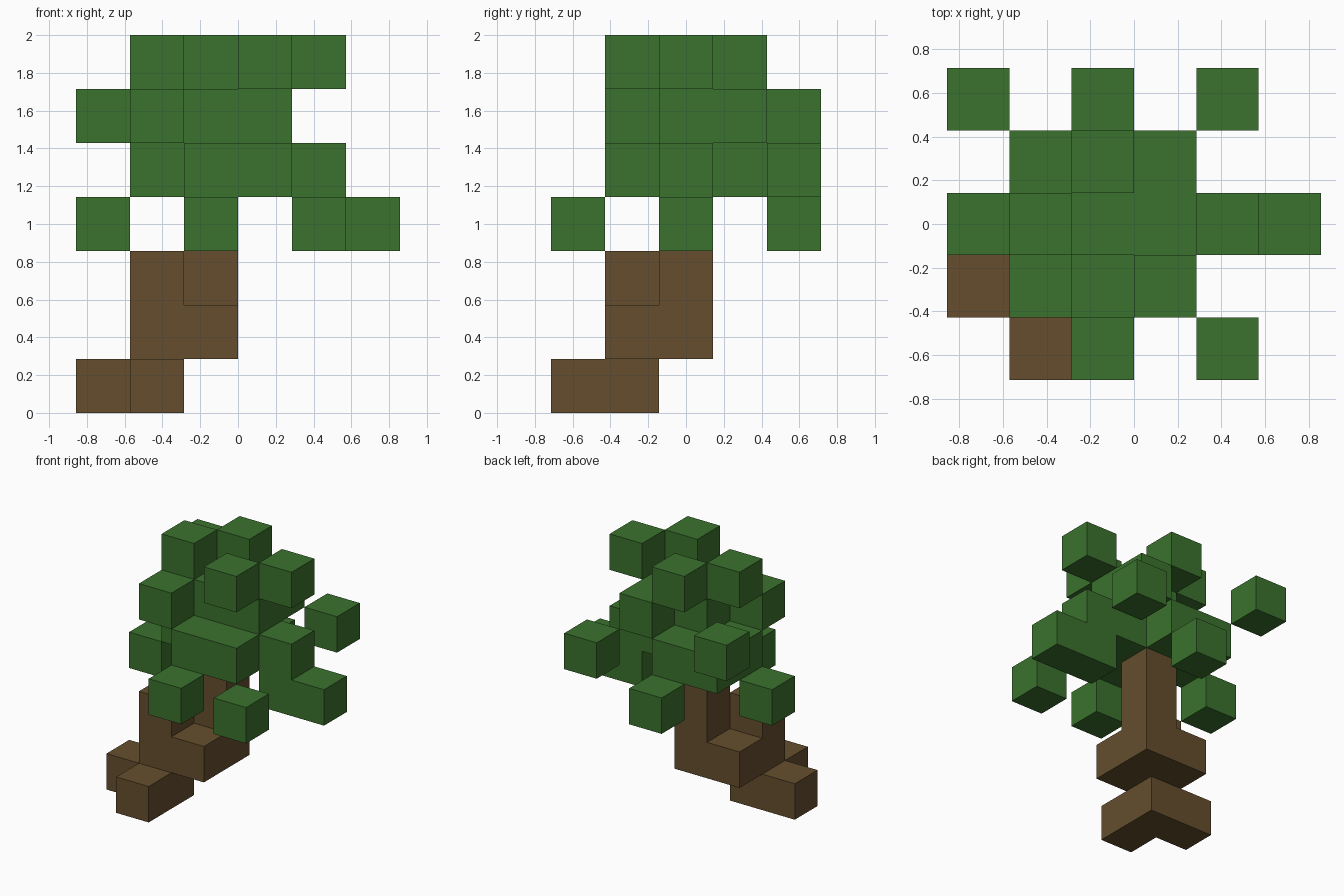
import bpy
import bmesh
from mathutils import Vector

cube = bpy.data.objects.get("Cube")
if cube:
    bpy.data.objects.remove(cube, do_unlink=True)

CELL = 2 / 7
EMPTY = "......"

# Block plan, one entry per storey from the ground up; rows run front to back.
# R = roots, T = trunk, B = side branch, L = leaves
STOREYS = [
    [".R....", "RR....", EMPTY, EMPTY, EMPTY],
    [EMPTY, ".TT...", ".TT...", EMPTY, EMPTY],
    [EMPTY, ".B....", "..T...", EMPTY, EMPTY],
    ["..L.L.", EMPTY, "L.T.LL", EMPTY, "..L..."],
    [EMPTY, "..LL..", ".LLLL.", ".LL...", "....L."],
    [EMPTY, ".L....", "..LL..", "...L..", "L....."],
    [EMPTY, "...L..", ".L..L.", "..L...", EMPTY],
]
blocks = {(i, j, k): kind
          for k, rows in enumerate(STOREYS)
          for j, row in enumerate(rows)
          for i, kind in enumerate(row) if kind != "."}


def make_material(name, rgb):
    mat = bpy.data.materials.new(name)
    mat.use_nodes = True
    color = (*rgb, 1)
    mat.diffuse_color = color
    mat.node_tree.nodes["Principled BSDF"].inputs["Base Color"].default_value = color
    return mat


def block_face(bm, cell, axis, side):
    """Add one outward-facing square of a block."""
    normal = Vector((0, 0, 0))
    normal[axis] = side
    u = Vector((0, 0, 0))
    u[(axis + 1) % 3] = 1
    v = normal.cross(u)
    # cell centre, with the plan centred on x and y
    centre = Vector(cell) + Vector((-2.5, -2, 0.5))
    corners = [centre + (normal + a * u + b * v) / 2
               for a, b in ((-1, -1), (1, -1), (1, 1), (-1, 1))]
    bm.faces.new([bm.verts.new(c * CELL) for c in corners])


def build_part(name, kind, mat):
    """Join all blocks of one kind, leaving out faces hidden between blocks."""
    bm = bmesh.new()
    for cell in (c for c, found in blocks.items() if found == kind):
        for axis in range(3):
            for side in (-1, 1):
                neighbour = list(cell)
                neighbour[axis] += side
                if tuple(neighbour) not in blocks:
                    block_face(bm, cell, axis, side)
    bmesh.ops.remove_doubles(bm, verts=bm.verts, dist=0.001)
    mesh = bpy.data.meshes.new(name)
    bm.to_mesh(mesh)
    bm.free()
    mesh.materials.append(mat)
    obj = bpy.data.objects.new(name, mesh)
    bpy.context.collection.objects.link(obj)


bark = make_material("bark_brown", (0.130, 0.076, 0.027))
leaf = make_material("leaf_green", (0.043, 0.165, 0.027))

build_part("roots", "R", bark)
build_part("trunk", "T", bark)
build_part("side_branch", "B", bark)
build_part("leaf_canopy", "L", leaf)
